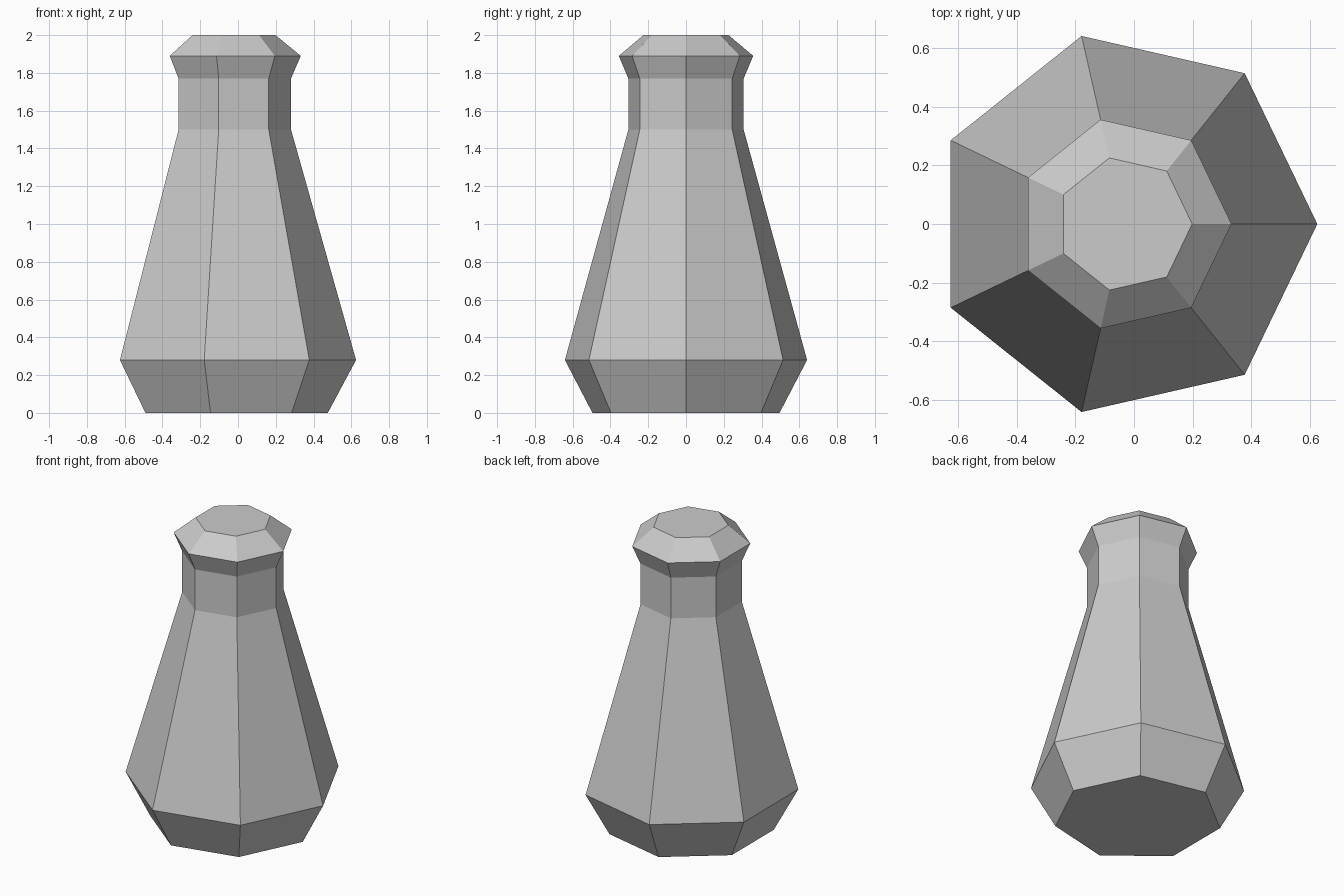
import bpy, bmesh
from math import cos, sin, tau

if "Cube" in bpy.data.objects:
    bpy.data.objects.remove(bpy.data.objects["Cube"])

SIDES = 7
CENTER_X = -0.0325  # centres the bounding box of the odd-sided shape

# Outline of the bottle: (corner radius, height)
PROFILE = [(0.508, 0.0), (0.6575, 0.28), (0.313, 1.5),
           (0.313, 1.77), (0.365, 1.89), (0.231, 2.0)]


def faceted_lathe(name, profile, sides):
    bm = bmesh.new()
    rings = [[bm.verts.new((CENTER_X + r * cos(tau * i / sides),
                            r * sin(tau * i / sides), z))
              for i in range(sides)] for r, z in profile]
    # Side walls between neighbouring rings
    for low, high in zip(rings, rings[1:]):
        for i in range(sides):
            j = (i + 1) % sides
            bm.faces.new((low[i], low[j], high[j], high[i]))
    # Base and stopper top
    bm.faces.new(rings[0][::-1])
    bm.faces.new(rings[-1])
    mesh = bpy.data.meshes.new(name)
    bm.to_mesh(mesh)
    bm.free()
    obj = bpy.data.objects.new(name, mesh)
    bpy.context.collection.objects.link(obj)
    return obj


# Seven-sided bottle with flat facets
faceted_lathe("bottle", PROFILE, SIDES)
